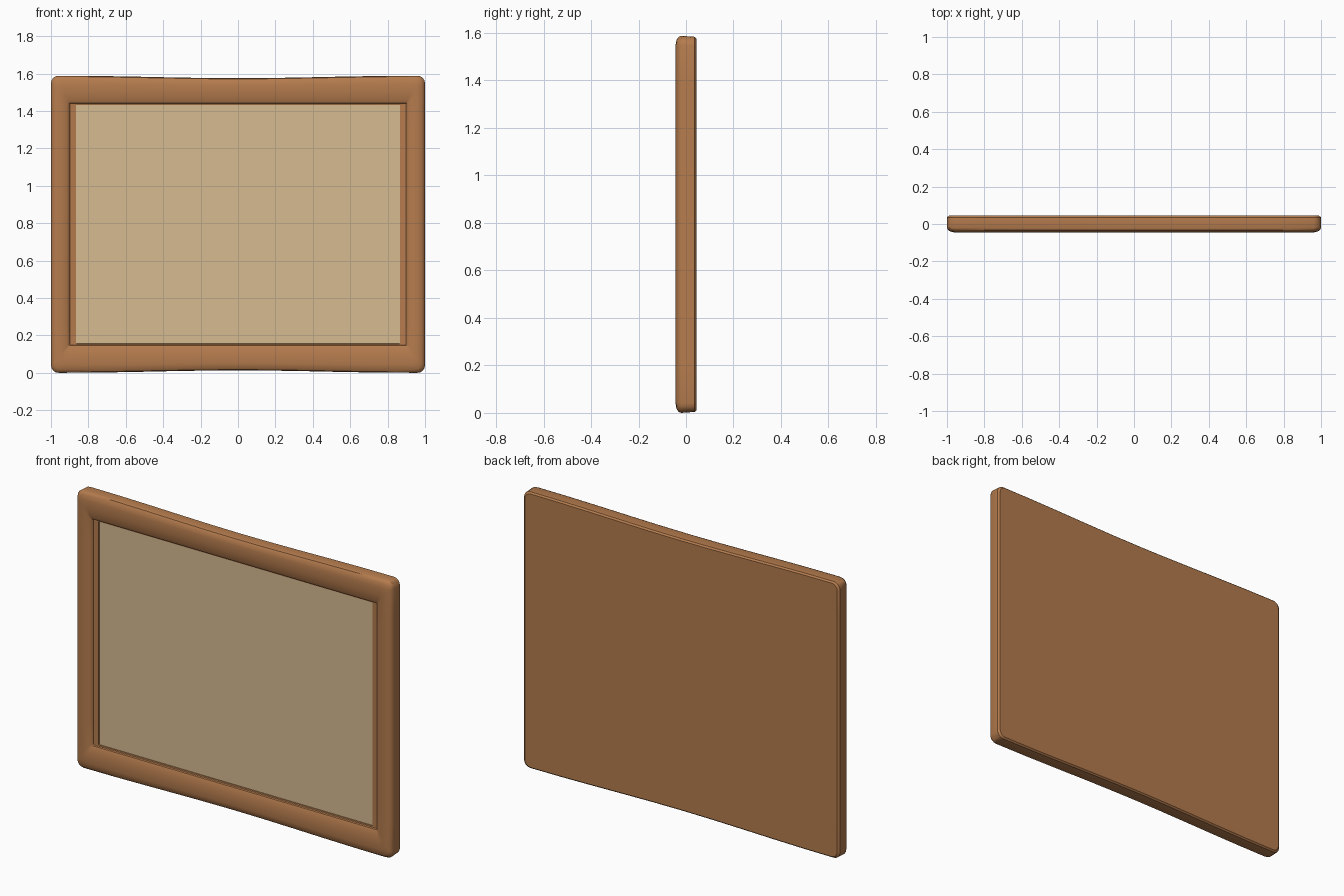
import bpy, bmesh, math

if "Cube" in bpy.data.objects:
    bpy.data.objects.remove(bpy.data.objects["Cube"])

W, H = 1.0, 1.588  # half width, full height


def material(name, col):
    m = bpy.data.materials.new(name)
    m.diffuse_color = (*col, 1)
    m.use_nodes = True
    m.node_tree.nodes["Principled BSDF"].inputs["Base Color"].default_value = m.diffuse_color
    return m


def ring(dx, dz, y, r, bow):
    """Rounded rectangle inset by dx, dz whose long edges sag inward by bow."""
    pts = []
    hw, z0, z1 = W - dx, dz, H - dz
    corners = [(hw - r, z1 - r, 0), (-hw + r, z1 - r, 90),
               (-hw + r, z0 + r, 180), (hw - r, z0 + r, 270)]
    for i, (cx, cz, a0) in enumerate(corners):
        arc = [(cx + r * math.cos(math.radians(a0 + k * 22.5)),
                cz + r * math.sin(math.radians(a0 + k * 22.5))) for k in range(5)]
        pts += arc
        nx, nz, na = corners[(i + 1) % 4]
        end = (nx + r * math.cos(math.radians(na)), nz + r * math.sin(math.radians(na)))
        for k in range(1, 10):
            t = k / 10
            pts.append((arc[-1][0] * (1 - t) + end[0] * t,
                        arc[-1][1] * (1 - t) + end[1] * t))
    out = []
    for x, z in pts:
        sag = bow * (0.5 + 0.5 * math.cos(math.pi * min(1, abs(x) / 0.92)))
        side = (z - H / 2) / (H / 2)
        out.append((x, y, z - sag * side))
    return out


def loft(name, profile, mat):
    bm = bmesh.new()
    rings = [[bm.verts.new(p) for p in ring(*row)] for row in profile]
    for a, b in zip(rings, rings[1:]):
        n = len(a)
        for i in range(n):
            bm.faces.new((a[i], a[(i + 1) % n], b[(i + 1) % n], b[i]))
    bm.faces.new(rings[0])
    bm.faces.new(rings[-1])
    bmesh.ops.recalc_face_normals(bm, faces=bm.faces)
    me = bpy.data.meshes.new(name)
    bm.to_mesh(me)
    bm.free()
    me.materials.append(mat)
    ob = bpy.data.objects.new(name, me)
    bpy.context.collection.objects.link(ob)
    bpy.ops.object.select_all(action='DESELECT')
    ob.select_set(True)
    bpy.context.view_layer.objects.active = ob
    bpy.ops.object.shade_smooth_by_angle(angle=math.radians(35))
    return ob


wood = material("wood", (0.46, 0.20, 0.075))
cork = material("board", (0.68, 0.50, 0.28))

# Frame with closed back, rounded front moulding and a stepped lip at the sides
loft("frame", [
    (0.012, 0.012, 0.045, 0.035, 0.013),
    (0.000, 0.004, 0.036, 0.040, 0.013),
    (0.000, 0.000, -0.020, 0.040, 0.013),
    (0.006, 0.005, -0.032, 0.040, 0.012),
    (0.018, 0.018, -0.040, 0.036, 0.010),
    (0.040, 0.045, -0.045, 0.028, 0.006),
    (0.062, 0.090, -0.044, 0.018, 0.002),
    (0.085, 0.130, -0.039, 0.008, 0),
    (0.097, 0.146, -0.032, 0.004, 0),
    (0.101, 0.149, -0.024, 0.004, 0),
    (0.134, 0.155, -0.022, 0.003, 0),
    (0.136, 0.157, -0.008, 0.003, 0),
], wood)

# Recessed board panel
loft("board_panel", [
    (0.130, 0.151, 0.010, 0.003, 0),
    (0.130, 0.151, -0.017, 0.003, 0),
], cork)
